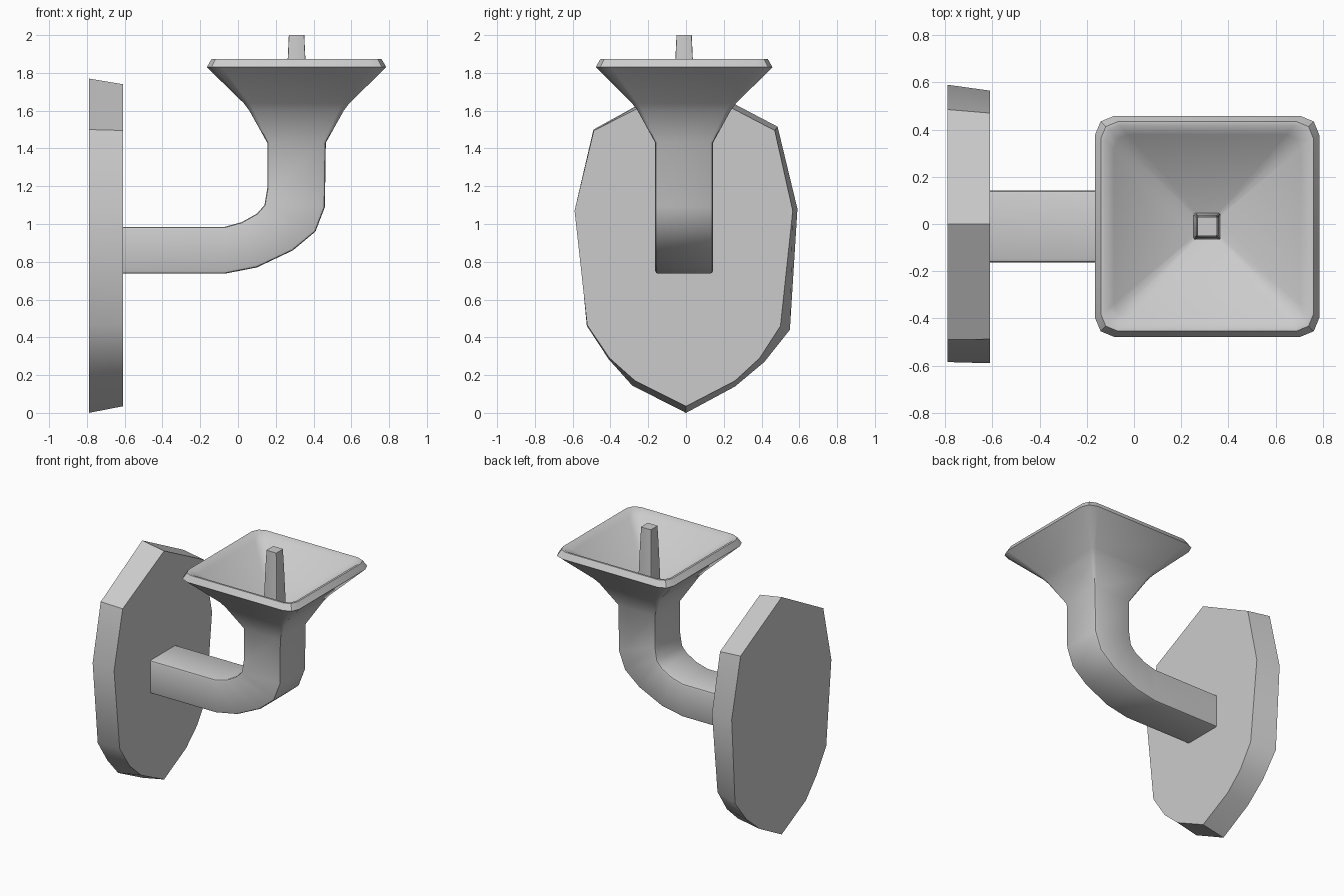
import bpy, bmesh, math
from mathutils import Vector

if "Cube" in bpy.data.objects:
    bpy.data.objects.remove(bpy.data.objects["Cube"])

YC = -0.01   # sideways centre of the bracket
XC = 0.31    # centre of the upright and cup


def finish(bm, name, angle):
    bmesh.ops.recalc_face_normals(bm, faces=bm.faces[:])
    me = bpy.data.meshes.new(name)
    bm.to_mesh(me)
    bm.free()
    ob = bpy.data.objects.new(name, me)
    bpy.context.collection.objects.link(ob)
    bpy.ops.object.select_all(action='DESELECT')
    ob.select_set(True)
    bpy.context.view_layer.objects.active = ob
    bpy.ops.object.shade_smooth_by_angle(angle=math.radians(angle))
    return ob


def loft(name, rings, angle=35):
    bm = bmesh.new()
    loops = [[bm.verts.new(p) for p in r] for r in rings]
    n = len(loops[0])
    for a, b in zip(loops, loops[1:]):
        for i in range(n):
            j = (i + 1) % n
            bm.faces.new((a[i], a[j], b[j], b[i]))
    bm.faces.new(loops[0][::-1])
    bm.faces.new(loops[-1])
    return finish(bm, name, angle)


def section(inner, outer, hy, r):
    """Rounded rectangle spanning two points in the xz plane, hy wide each side in y."""
    a, b = Vector((inner[0], 0, inner[1])), Vector((outer[0], 0, outer[1]))
    mid, u = (a + b) / 2, (b - a).normalized()
    hu = (b - a).length / 2
    pts = []
    for k, (su, sy) in enumerate(((1, 1), (-1, 1), (-1, -1), (1, -1))):
        for s in range(3):
            t = math.radians(90 * k + 45 * s)
            p = mid + u * (su * (hu - r) + r * math.cos(t))
            p.y = YC + sy * (hy - r) + r * math.sin(t)
            pts.append(p)
    return pts


def level(h, z, r):
    return section((XC - h, z), (XC + h, z), h * 0.985, r)


# Wall plate: pointed shield, back outline slightly larger than the front
back = [(0, 0), (0.26, 0.14), (0.415, 0.27), (0.55, 0.44), (0.59, 1.08), (0.485, 1.515),
        (0, 1.77), (-0.49, 1.5), (-0.585, 1.08), (-0.525, 0.46), (-0.41, 0.285), (-0.285, 0.145)]
front = [(0, 0.035), (0.26, 0.17), (0.39, 0.29), (0.50, 0.46), (0.565, 1.07), (0.47, 1.495),
         (0, 1.74), (-0.488, 1.495), (-0.59, 1.07), (-0.523, 0.465), (-0.405, 0.29), (-0.27, 0.17)]
loft("wall_plate", [[(-0.79, y, z) for y, z in back],
                    [(-0.61, y, z) for y, z in front]])

# Arm: inner and outer points along the bend
bend = [((-0.63, 0.985), (-0.63, 0.737)),
        ((-0.07, 0.985), (-0.07, 0.737)),
        ((0.02, 1.01), (0.10, 0.77)),
        ((0.10, 1.055), (0.29, 0.86)),
        ((0.14, 1.10), (0.41, 0.96)),
        ((0.155, 1.19), (0.46, 1.09)),
        ((0.155, 1.43), (0.465, 1.43))]
rings = [section(i, o, 0.153, 0.015) for i, o in bend]

# Cup: flares out, over the rim and down the inside
rings += [level(h, z, r) for h, z, r in ((0.25, 1.60, 0.025), (0.28, 1.64, 0.03),
                                         (0.475, 1.83, 0.08), (0.45, 1.873, 0.07),
                                         (0.435, 1.873, 0.065), (0.395, 1.84, 0.06),
                                         (0.05, 1.56, 0.012))]
loft("arm_and_cup", rings)

# Spike standing in the cup
loft("spike", [level(0.058, 1.54, 0.008), level(0.047, 1.87, 0.006), level(0.041, 2.0, 0.004)])
